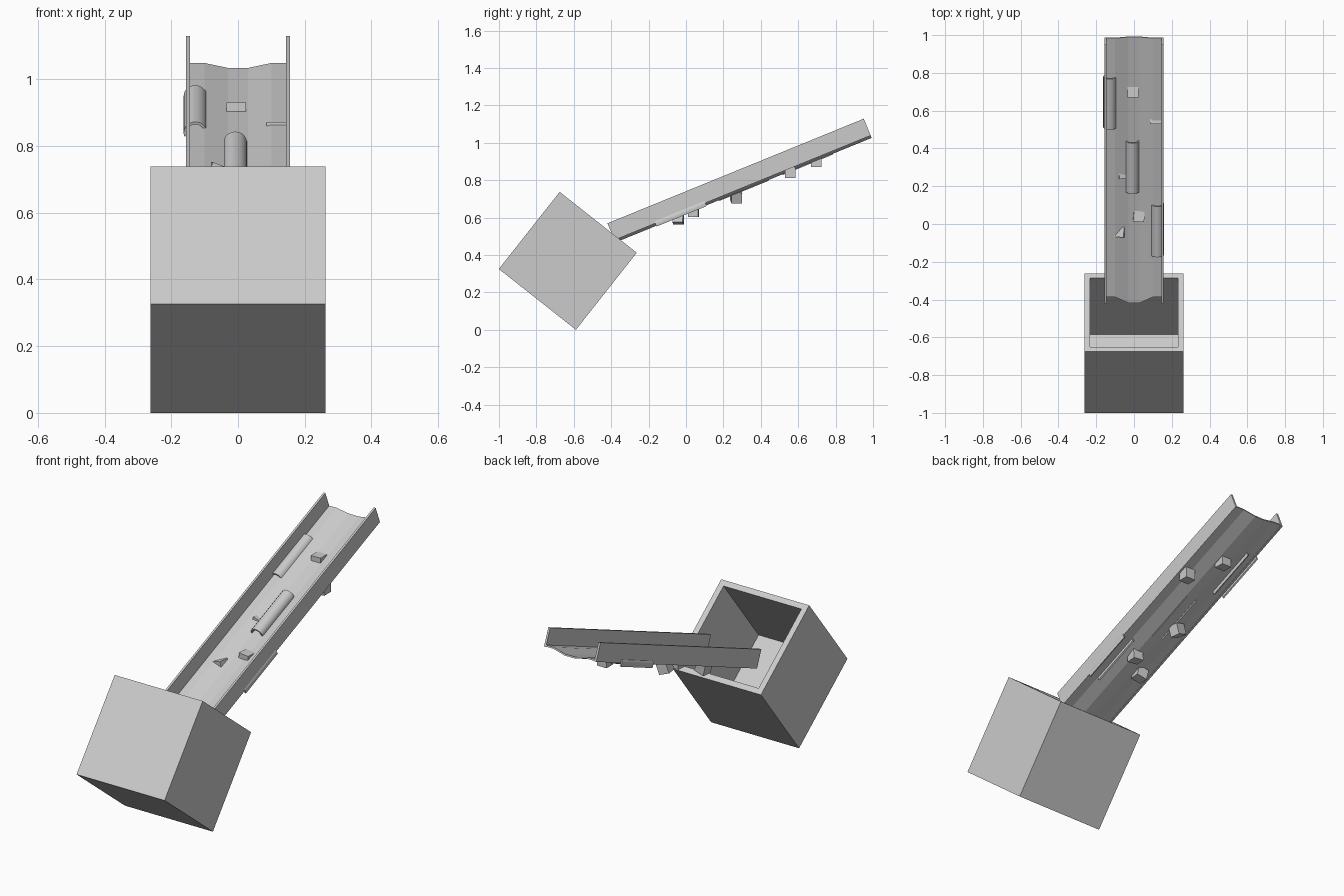
import bpy, bmesh
from math import radians, sin, cos, pi
from mathutils import Matrix, Euler

if "Cube" in bpy.data.objects:
    bpy.data.objects.remove(bpy.data.objects["Cube"])

SLOPE = radians(22.2)
# ramp frame: x across, y up the slope, z away from the floor
RAMP = Matrix.Translation((0, -0.383, 0.48)) @ Matrix.Rotation(SLOPE, 4, 'X')


def add(name, bm, matrix):
    bmesh.ops.recalc_face_normals(bm, faces=bm.faces[:])
    me = bpy.data.meshes.new(name)
    bm.to_mesh(me)
    bm.free()
    ob = bpy.data.objects.new(name, me)
    bpy.context.collection.objects.link(ob)
    ob.matrix_world = matrix
    return ob


def cuboid(name, size, matrix):
    bm = bmesh.new()
    bmesh.ops.create_cube(bm, size=1)
    bmesh.ops.scale(bm, vec=size, verts=bm.verts[:])
    return add(name, bm, matrix)


def strip(name, top, bottom, start, end, matrix):
    """Solid band: matching top and bottom (x, z) points, start y per point."""
    bm = bmesh.new()
    rows = []
    for t, b, s in zip(top, bottom, start):
        rows.append([bm.verts.new((p[0], y, p[1]))
                     for p, y in ((t, s), (t, end), (b, end), (b, s))])
    for r, q in zip(rows, rows[1:]):
        for i in range(4):
            j = (i + 1) % 4
            bm.faces.new((r[i], r[j], q[j], q[i]))
    bm.faces.new(rows[0])
    bm.faces.new(rows[-1][::-1])
    return add(name, bm, matrix)


# open box, tipped so its mouth faces the ramp
S, WALL = 0.525, 0.043
bm = bmesh.new()
bmesh.ops.create_cube(bm, size=S)
mouth = max(bm.faces, key=lambda f: f.calc_center_median().z)
bmesh.ops.inset_region(bm, faces=[mouth], thickness=WALL)
inner = bmesh.ops.extrude_face_region(bm, geom=[mouth])
bmesh.ops.translate(bm, vec=(0, 0, WALL - S),
                    verts=[g for g in inner['geom'] if isinstance(g, bmesh.types.BMVert)])
if mouth.is_valid:
    bmesh.ops.delete(bm, geom=[mouth], context='FACES')
add("open_box", bm, Matrix.Translation((0, -0.632, 0.369)) @ Matrix.Rotation(radians(-38.3), 4, 'X'))

# chute side walls
for side, label in ((-1, "left"), (1, "right")):
    cuboid("chute_wall_" + label, (0.011, 1.48, 0.097),
           RAMP @ Matrix.Translation((side * 0.15, 0.74, 0.0485)))

# dished chute floor with a short spout lip
top = [(-0.148, 0.010), (-0.1, 0.010), (-0.03, -0.006),
       (0.03, -0.006), (0.1, 0.010), (0.148, 0.010)]
bottom = [(x, z - 0.008) for x, z in top]
strip("chute_floor", top, bottom, [0, 0, -0.04, -0.04, 0, 0], 1.48, RAMP)

# half-pipe bumpers along the chute
N = 12
arc = [radians(-22) + i * (pi + radians(44)) / N for i in range(N + 1)]
outer = [(0.035 * cos(a), 0.035 * sin(a)) for a in arc]
inside = [(0.027 * cos(a), 0.027 * sin(a)) for a in arc]
for i, (x, y) in enumerate(((-0.128, 0.51), (-0.008, 0.17), (0.125, -0.165))):
    u = (y + 0.383) / cos(SLOPE)
    ob = strip("bumper_%d" % (i + 1), outer, inside, [0] * (N + 1), 0.29,
               RAMP @ Matrix.Translation((x, u, -0.005)))
    bpy.context.view_layer.objects.active = ob
    ob.select_set(True)
    bpy.ops.object.shade_smooth_by_angle(angle=radians(35))
    ob.select_set(False)

# small level blocks set through the floor
blocks = [((-0.005, 0.697, 0.901), (0, 0, 0)),
          ((0.115, 0.557, 0.842), (0, 0, 0)),
          ((-0.062, 0.268, 0.714), (0, 20, 8)),
          ((0.025, 0.040, 0.633), (0, 3, -5)),
          ((-0.075, -0.042, 0.598), (0, -14, -6))]
for i, (loc, rot) in enumerate(blocks):
    m = Matrix.Translation(loc) @ Euler([radians(r) for r in rot]).to_matrix().to_4x4()
    cuboid("block_%d" % (i + 1), (0.058, 0.056, 0.058), m)
